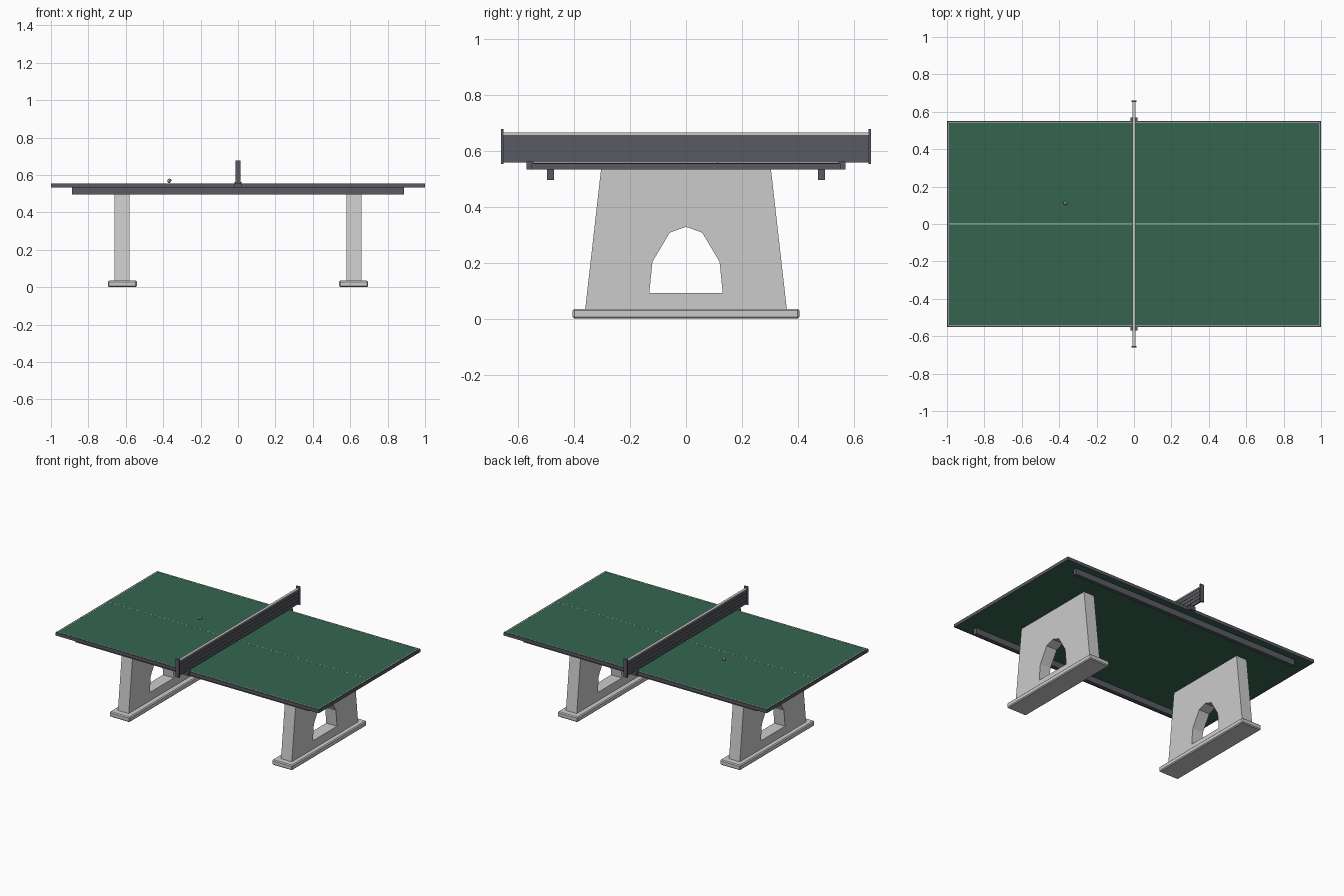
import bpy, bmesh

if "Cube" in bpy.data.objects:
    bpy.data.objects.remove(bpy.data.objects["Cube"])

def mat(name, r, g, b):
    m = bpy.data.materials.new(name)
    m.diffuse_color = (r, g, b, 1)
    m.use_nodes = True
    m.node_tree.nodes["Principled BSDF"].inputs["Base Color"].default_value = m.diffuse_color
    return m

GREEN = mat("green_playing_surface", 0.035, 0.13, 0.08)
DARK = mat("dark_grey", 0.10, 0.105, 0.125)

def finish(name, bm, material=None):
    bmesh.ops.recalc_face_normals(bm, faces=bm.faces)
    me = bpy.data.meshes.new(name)
    bm.to_mesh(me)
    bm.free()
    ob = bpy.data.objects.new(name, me)
    bpy.context.collection.objects.link(ob)
    if material:
        me.materials.append(material)
    return ob

def box(name, x, y, z, material=None, bevel=0):
    """Box from (min, max) ranges."""
    bm = bmesh.new()
    bmesh.ops.create_cube(bm, size=1)
    for v in bm.verts:
        v.co = [r[0] if c < 0 else r[1] for c, r in zip(v.co, (x, y, z))]
    if bevel:
        bmesh.ops.bevel(bm, geom=bm.edges[:], offset=bevel, segments=1, affect='EDGES')
    return finish(name, bm, material)

def around(c, half):
    return (c - half, c + half)

# Table top with its dark edge band
box("table_top", (-0.993, 0.993), (-0.544, 0.544), (0.536, 0.555), GREEN)
for s, side in ((-1, "a"), (1, "b")):
    box(f"long_edge_band_{side}", (-1, 1), around(s * 0.547, 0.004), (0.532, 0.554), DARK)
    box(f"short_edge_band_{side}", around(s * 0.9965, 0.0035), (-0.543, 0.543), (0.532, 0.554), DARK)
    # Painted border lines
    box(f"side_line_{side}", (-0.993, 0.993), around(s * 0.5415, 0.0025), (0.5545, 0.5558))
    box(f"end_line_{side}", around(s * 0.9905, 0.0025), (-0.539, 0.539), (0.5545, 0.5558))
    # Rails under the table
    box(f"under_rail_{side}", (-0.887, 0.887), around(s * 0.484, 0.0125), (0.495, 0.537), DARK)
box("centre_line", (-0.988, 0.988), (-0.0015, 0.0015), (0.5545, 0.5558))

# Trapezoid leg profile (y, z) and arched opening, right half then mirrored
outer = [(0.36, 0.034), (0.303, 0.537)]
hole = [(0.131, 0.092), (0.12, 0.203), (0.058, 0.307)]

def mirrored(pts, apex=()):
    return pts + list(apex) + [(-y, z) for y, z in reversed(pts)]

def leg(name, cx, half):
    bm = bmesh.new()
    edges = []
    for loop in (mirrored(outer), mirrored(hole, [(0, 0.328)])):
        vs = [bm.verts.new((cx - half, y, z)) for y, z in loop]
        edges += [bm.edges.new((vs[i], vs[(i + 1) % len(vs)])) for i in range(len(vs))]
    bmesh.ops.triangle_fill(bm, edges=edges, use_beauty=True)
    r = bmesh.ops.extrude_face_region(bm, geom=bm.faces[:])
    new = [e for e in r["geom"] if isinstance(e, bmesh.types.BMVert)]
    bmesh.ops.translate(bm, verts=new, vec=(2 * half, 0, 0))
    bmesh.ops.dissolve_limit(bm, angle_limit=0.01, verts=bm.verts[:], edges=bm.edges[:])
    return finish(name, bm)

for s, side in ((-1, "left"), (1, "right")):
    leg(f"{side}_leg", s * 0.62, 0.041)
    box(f"{side}_foot", around(s * 0.618, 0.077), (-0.405, 0.405), (0, 0.035), bevel=0.006)

# Net: panel, ribs, cords and top tape
box("net", (-0.004, 0.004), (-0.655, 0.655), (0.561, 0.656), DARK)
for i, z in enumerate((0.582, 0.607, 0.632)):
    box(f"net_rib_{i + 1}", (-0.006, 0.006), (-0.655, 0.655), around(z, 0.0015), DARK)
box("net_top_tape", (-0.009, 0.009), (-0.66, 0.66), (0.655, 0.664))
box("net_bottom_cord", (-0.005, 0.005), (-0.66, 0.66), (0.558, 0.563), DARK)

# Net posts and table clamps
for s, side in ((-1, "front"), (1, "back")):
    box(f"{side}_net_post", (-0.014, 0.014), around(s * 0.656, 0.005), (0.553, 0.677), DARK)
    box(f"{side}_net_clamp", (-0.02, 0.02), around(s * 0.557, 0.013), (0.533, 0.562), DARK)

# Ball
bm = bmesh.new()
bmesh.ops.create_icosphere(bm, subdivisions=1, radius=0.013)
bmesh.ops.translate(bm, verts=bm.verts[:], vec=(-0.367, 0.112, 0.569))
finish("ball", bm)
